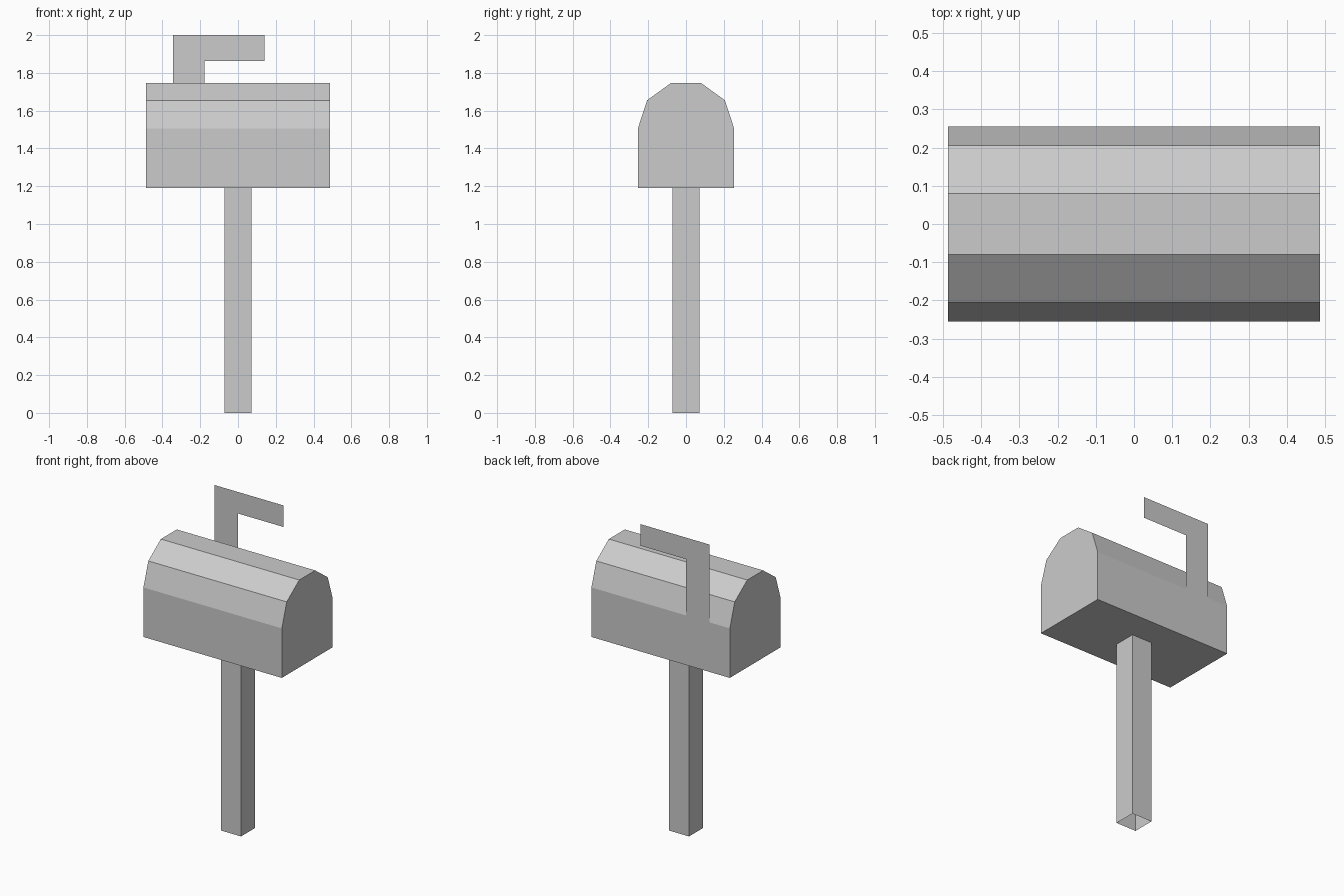
import bpy
import bmesh
from mathutils import Vector

cube = bpy.data.objects.get("Cube")
if cube:
    bpy.data.objects.remove(cube, do_unlink=True)

grey = bpy.data.materials.new("light_grey")
colour = (0.6, 0.6, 0.6, 1.0)
grey.diffuse_color = colour
grey.use_nodes = True
grey.node_tree.nodes["Principled BSDF"].inputs["Base Color"].default_value = colour


def make_part(name, outline, sweep=None, capped=True):
    """Flat outline, optionally swept into a prism with or without end caps."""
    bm = bmesh.new()
    face = bm.faces.new([bm.verts.new(p) for p in outline])
    if sweep:
        result = bmesh.ops.extrude_face_region(bm, geom=[face], use_keep_orig=True)
        moved = [v for v in result["geom"] if isinstance(v, bmesh.types.BMVert)]
        bmesh.ops.translate(bm, vec=Vector(sweep), verts=moved)
        bmesh.ops.recalc_face_normals(bm, faces=bm.faces)
        if not capped:
            along = Vector(sweep).normalized()
            caps = [f for f in bm.faces if abs(f.normal.dot(along)) > 0.9]
            bmesh.ops.delete(bm, geom=caps, context="FACES_ONLY")
    mesh = bpy.data.meshes.new(name)
    bm.to_mesh(mesh)
    bm.free()
    mesh.materials.append(grey)
    obj = bpy.data.objects.new(name, mesh)
    bpy.context.collection.objects.link(obj)
    return obj


# Box with a faceted arched roof, swept along its length
half_length = 0.487
shoulder = 1.505
half_profile = [(0.255, 1.19), (0.255, shoulder), (0.206, 1.655), (0.08, 1.746)]
profile = half_profile + [(-y, z) for y, z in reversed(half_profile)]
make_part("mailbox_body", [(-half_length, y, z) for y, z in profile],
          (2 * half_length, 0, 0))

# Square post, an open tube
r = 0.071
make_part("post", [(-r, -r, 0), (r, -r, 0), (r, r, 0), (-r, r, 0)],
          (0, 0, 1.19), capped=False)

# Thin raised flag standing on the back wall
flag = [(-0.343, shoulder), (-0.343, 2.0), (0.14, 2.0),
        (0.14, 1.863), (-0.178, 1.863), (-0.178, shoulder)]
make_part("flag", [(x, 0.255, z) for x, z in flag])
